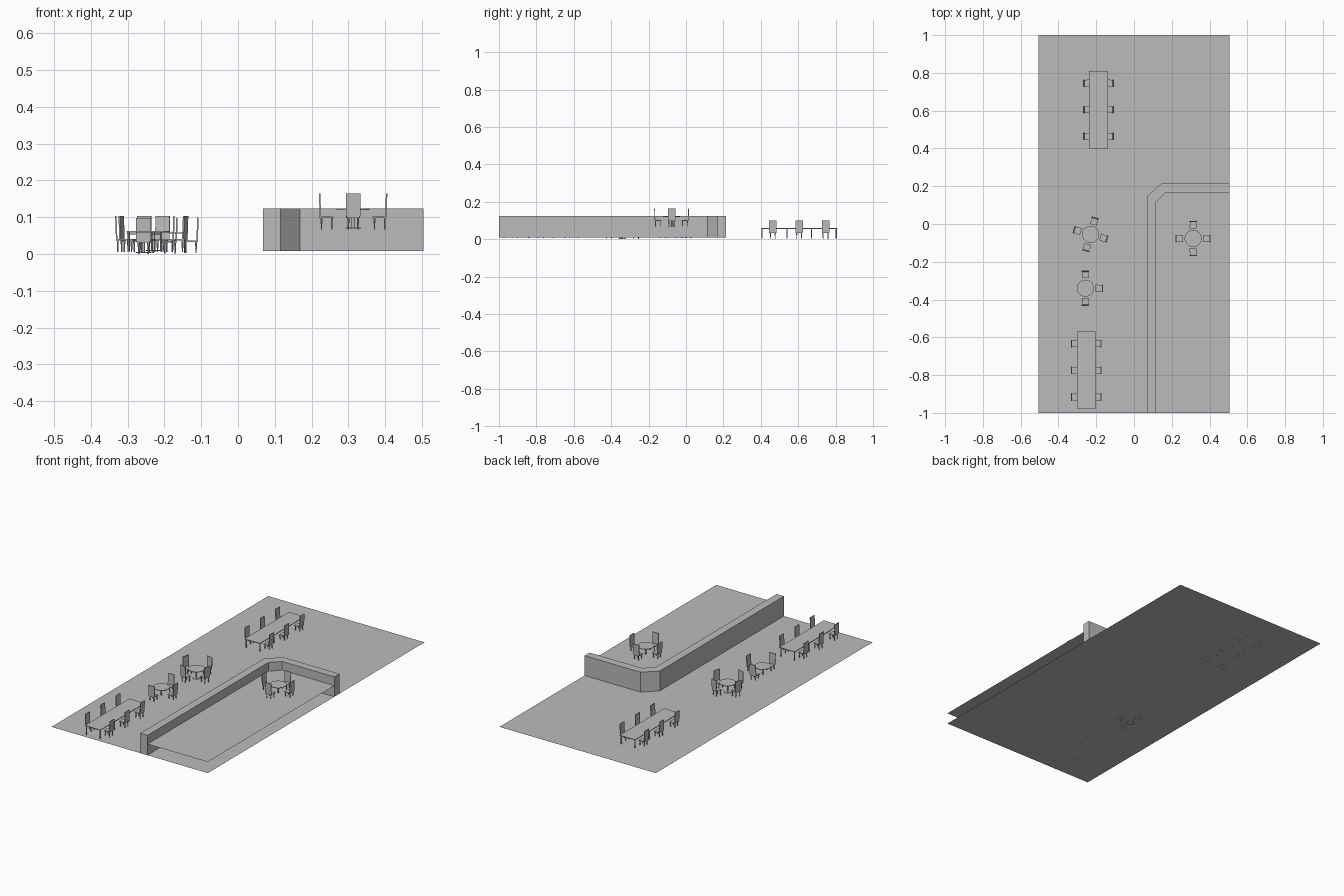
import bpy, bmesh
from math import radians, pi, cos, sin
from mathutils import Matrix, Vector

cube = bpy.data.objects.get("Cube")
if cube:
    bpy.data.objects.remove(cube)

grey = bpy.data.materials.new("plain grey")
grey.use_nodes = True
color = (0.5, 0.5, 0.5, 1)
grey.diffuse_color = color
grey.node_tree.nodes["Principled BSDF"].inputs["Base Color"].default_value = color

FLOOR_Z, DECK_Z, WALL_TOP = 0.008, 0.073, 0.124


def finish(name, bm):
    mesh = bpy.data.meshes.new(name)
    bm.to_mesh(mesh)
    bm.free()
    mesh.materials.append(grey)
    obj = bpy.data.objects.new(name, mesh)
    bpy.context.collection.objects.link(obj)
    return obj


def box(bm, size, loc, tilt=0):
    m = Matrix.Translation(loc) @ Matrix.Rotation(tilt, 4, 'Y') @ Matrix.Diagonal((*size, 1))
    bmesh.ops.create_cube(bm, size=1, matrix=m)


def tube(bm, r_low, r_high, z0, z1, x=0, y=0, sides=8):
    bmesh.ops.create_cone(bm, cap_ends=True, segments=sides, radius1=r_low, radius2=r_high,
                          depth=z1 - z0, matrix=Matrix.Translation((x, y, (z0 + z1) / 2)))


def flat(name, points, z, height=0):
    bm = bmesh.new()
    face = bm.faces.new([bm.verts.new((x, y, z)) for x, y in points])
    if height:
        ext = bmesh.ops.extrude_face_region(bm, geom=[face])
        verts = [v for v in ext["geom"] if isinstance(v, bmesh.types.BMVert)]
        bmesh.ops.translate(bm, verts=verts, vec=(0, 0, height))
    bmesh.ops.recalc_face_normals(bm, faces=bm.faces)
    return finish(name, bm)


def make_chair():
    # Faces -x, with the backrest on its outer +x side
    bm = bmesh.new()
    box(bm, (0.038, 0.038, 0.004), (0, 0, 0.033))
    for v in bm.verts:
        if v.co.x > 0:
            v.co.y *= 0.88
    box(bm, (0.004, 0.04, 0.063), (0.018, 0, 0.066), radians(2))
    for sx in (-1, 1):
        for sy in (-1, 1):
            tube(bm, 0.0016, 0.0032, 0, 0.032, sx * 0.014, sy * 0.013, 6)
    return finish("chair", bm)


def make_round_table():
    bm = bmesh.new()
    tube(bm, 0.045, 0.045, 0.053, 0.056, sides=32)
    tube(bm, 0.004, 0.004, 0.004, 0.053, sides=12)
    tube(bm, 0.022, 0.02, 0.002, 0.005, sides=24)
    return finish("round_table", bm)


def make_long_table():
    bm = bmesh.new()
    box(bm, (0.1, 0.41, 0.004), (0, 0, 0.055))
    for x in (-0.044, 0.044):
        for i in range(4):
            tube(bm, 0.003, 0.003, 0.001, 0.053, x, -0.198 + i * 0.132)
    return finish("long_table", bm)


meshes = {}


def place(name, maker, loc, angle=0):
    # The first one is built, later ones share its mesh
    if name in meshes:
        obj = bpy.data.objects.new(name, meshes[name])
        bpy.context.collection.objects.link(obj)
    else:
        obj = maker()
        meshes[name] = obj.data
    obj.location = loc
    obj.rotation_euler.z = angle


def round_group(x, y, z, turn, sides):
    place("round_table", make_round_table, (x, y, z))
    for s in sides:
        a = radians(turn) + s * pi / 2
        place("chair", make_chair, (x + 0.072 * cos(a), y + 0.072 * sin(a), z), a)


def long_group(x, y, z):
    place("long_table", make_long_table, (x, y, z))
    for i in (-1, 0, 1):
        for side in (0, 1):
            dx = 0.06 if side == 0 else -0.06
            place("chair", make_chair, (x + dx, y + i * 0.141, z), side * pi)


# Floor, raised deck and the chamfered low wall around it
flat("floor", [(-0.505, -1), (0.505, -1), (0.505, 1), (-0.505, 1)], FLOOR_Z)
inner = [(0.115, -1), (0.115, 0.115), (0.168, 0.168), (0.505, 0.168)]
outer = [(0.505, 0.215), (0.145, 0.215), (0.068, 0.145), (0.068, -1)]
flat("raised_deck", inner + [(0.505, -1)], DECK_Z)
flat("low_wall", inner + outer, FLOOR_Z, WALL_TOP - FLOOR_Z)

# Furniture
long_group(-0.188, 0.605, 0.002)
long_group(-0.253, -0.775, 0.006)
round_group(-0.23, -0.055, 0.006, -16, range(4))
round_group(-0.257, -0.34, 0.0, 0, (0, 1, 3))
round_group(0.313, -0.077, 0.067, 0, range(4))
